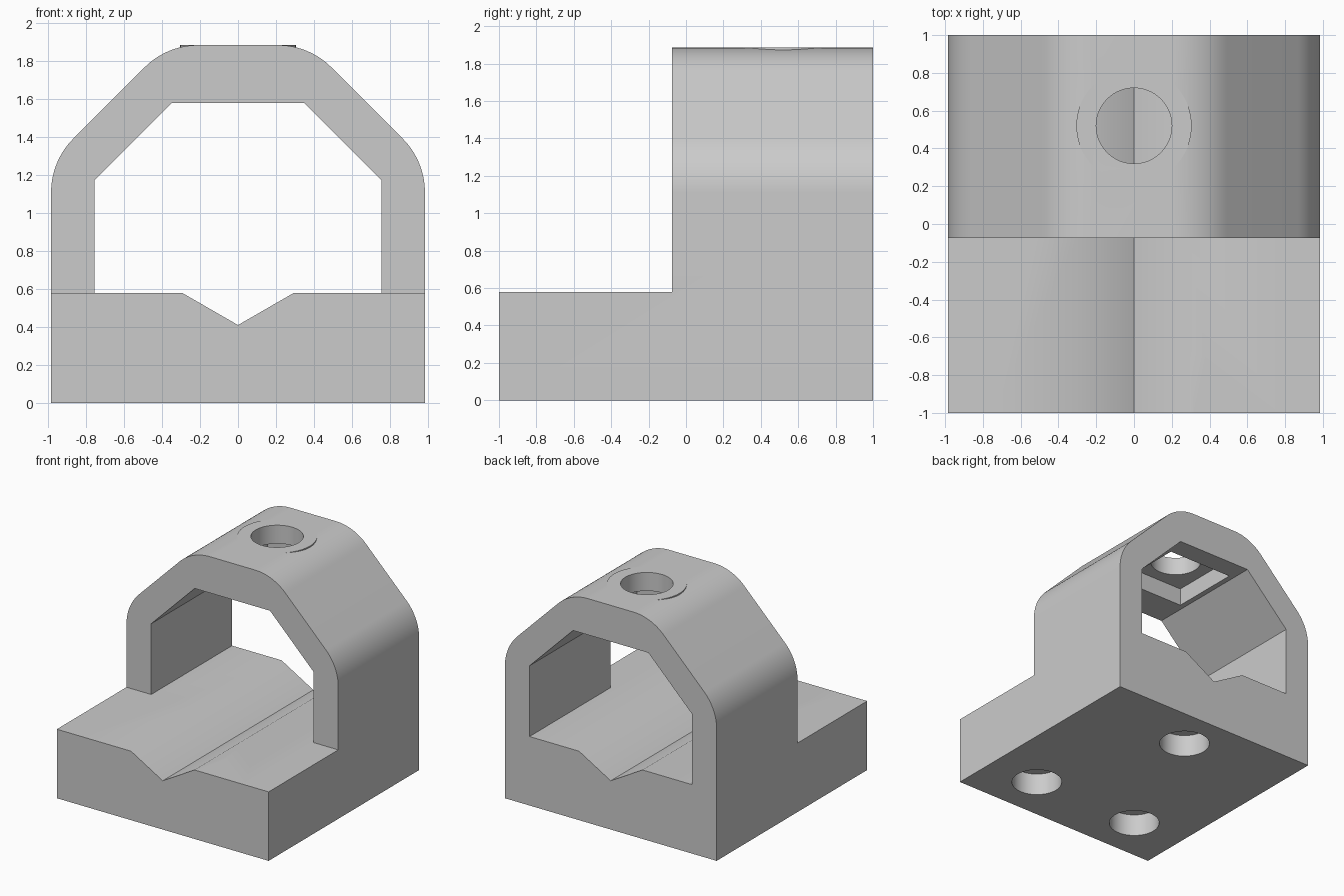
import bpy
import bmesh
import math
from mathutils import Vector

cube = bpy.data.objects.get("Cube")
if cube:
    bpy.data.objects.remove(cube, do_unlink=True)

# Single flat colour
grey = bpy.data.materials.new("light_grey")
grey.use_nodes = True
colour = (0.6, 0.6, 0.6, 1)
grey.diffuse_color = colour
grey.node_tree.nodes["Principled BSDF"].inputs["Base Color"].default_value = colour

WIDTH, TOP, DECK = 0.985, 1.885, 0.58
SCREW_Y, ARCH_FRONT = 0.52, -0.075


def finish(name, bm):
    bmesh.ops.recalc_face_normals(bm, faces=bm.faces)
    mesh = bpy.data.meshes.new(name)
    bm.to_mesh(mesh)
    bm.free()
    mesh.materials.append(grey)
    obj = bpy.data.objects.new(name, mesh)
    bpy.context.collection.objects.link(obj)
    return obj


def extrude_y(name, half, y0, y1):
    """Extrude a profile given by its right half, listed bottom to top."""
    loop = half + [(-x, z) for x, z in reversed(half) if x > 0]
    bm = bmesh.new()
    face = bm.faces.new([bm.verts.new((x, y0, z)) for x, z in loop])
    new = bmesh.ops.extrude_face_region(bm, geom=[face])["geom"]
    verts = [v for v in new if isinstance(v, bmesh.types.BMVert)]
    bmesh.ops.translate(bm, verts=verts, vec=(0, y1 - y0, 0))
    return finish(name, bm)


def box(name, x, y0, y1, z0, z1):
    return extrude_y(name, [(x, z0), (x, z1)], y0, y1)


def cylinder(name, x, y, radius, z0, z1):
    bm = bmesh.new()
    bmesh.ops.create_cone(bm, cap_ends=True, segments=64, radius1=radius,
                          radius2=radius, depth=z1 - z0)
    bmesh.ops.translate(bm, verts=bm.verts, vec=(x, y, (z0 + z1) / 2))
    return finish(name, bm)


def fillet(prev, corner, nxt, radius, steps=16):
    """Points of a round arc replacing a profile corner."""
    p, c, n = Vector(prev), Vector(corner), Vector(nxt)
    a, b = (p - c).normalized(), (n - c).normalized()
    half = a.angle(b) / 2
    centre = c + (a + b).normalized() * radius / math.sin(half)
    start = c + a * radius / math.tan(half) - centre
    end = c + b * radius / math.tan(half) - centre
    sweep = start.angle(end)
    return [tuple(centre + (start * math.sin(sweep * (1 - i / steps))
                            + end * math.sin(sweep * i / steps)) / math.sin(sweep))
            for i in range(steps + 1)]


def combine(target, tool, operation):
    tool.hide_render = True
    mod = target.modifiers.new(tool.name, 'BOOLEAN')
    mod.operation, mod.solver, mod.object = operation, 'EXACT', tool
    bpy.context.view_layer.objects.active = target
    bpy.ops.object.modifier_apply(modifier=mod.name)
    bpy.data.objects.remove(tool, do_unlink=True)


# Solid block with the rounded arch silhouette
foot, low, high, crown = (WIDTH, 0), (WIDTH, 1.275), (0.375, TOP), (0, TOP)
outline = [foot] + fillet(foot, low, high, 0.4) + fillet(low, high, crown, 0.4)
body = extrude_y("clamp_body", outline, -1, 1)

# Raised round screw boss on the crown
combine(body, cylinder("screw_boss", 0, SCREW_Y, 0.305, 1.78, TOP), 'UNION')

# Open front deck, arch opening and V groove
combine(body, box("front_step", 1.2, -1.2, ARCH_FRONT, DECK, 2.2), 'DIFFERENCE')
opening = [(0, 0.41), (0.295, DECK), (0.755, DECK), (0.755, 1.175), (0.35, 1.58)]
combine(body, extrude_y("arch_opening", opening, -1.1, 1.1), 'DIFFERENCE')

# Screw hole and square nut pocket in the ceiling
combine(body, box("nut_pocket", 0.305, SCREW_Y - 0.305, SCREW_Y + 0.305, 1.5, 1.73),
        'DIFFERENCE')
combine(body, cylinder("screw_hole", 0, SCREW_Y, 0.2, 1.65, 2.1), 'DIFFERENCE')

# Three blind holes in the underside
for x, y in ((-0.51, -0.605), (0.51, -0.605), (0, 0.63)):
    combine(body, cylinder("base_hole", x, y, 0.2, -0.1, 0.19), 'DIFFERENCE')

# Smooth the curves, keep the edges crisp
bpy.ops.object.select_all(action='DESELECT')
body.select_set(True)
bpy.context.view_layer.objects.active = body
bpy.ops.object.shade_smooth_by_angle(angle=math.radians(30))
